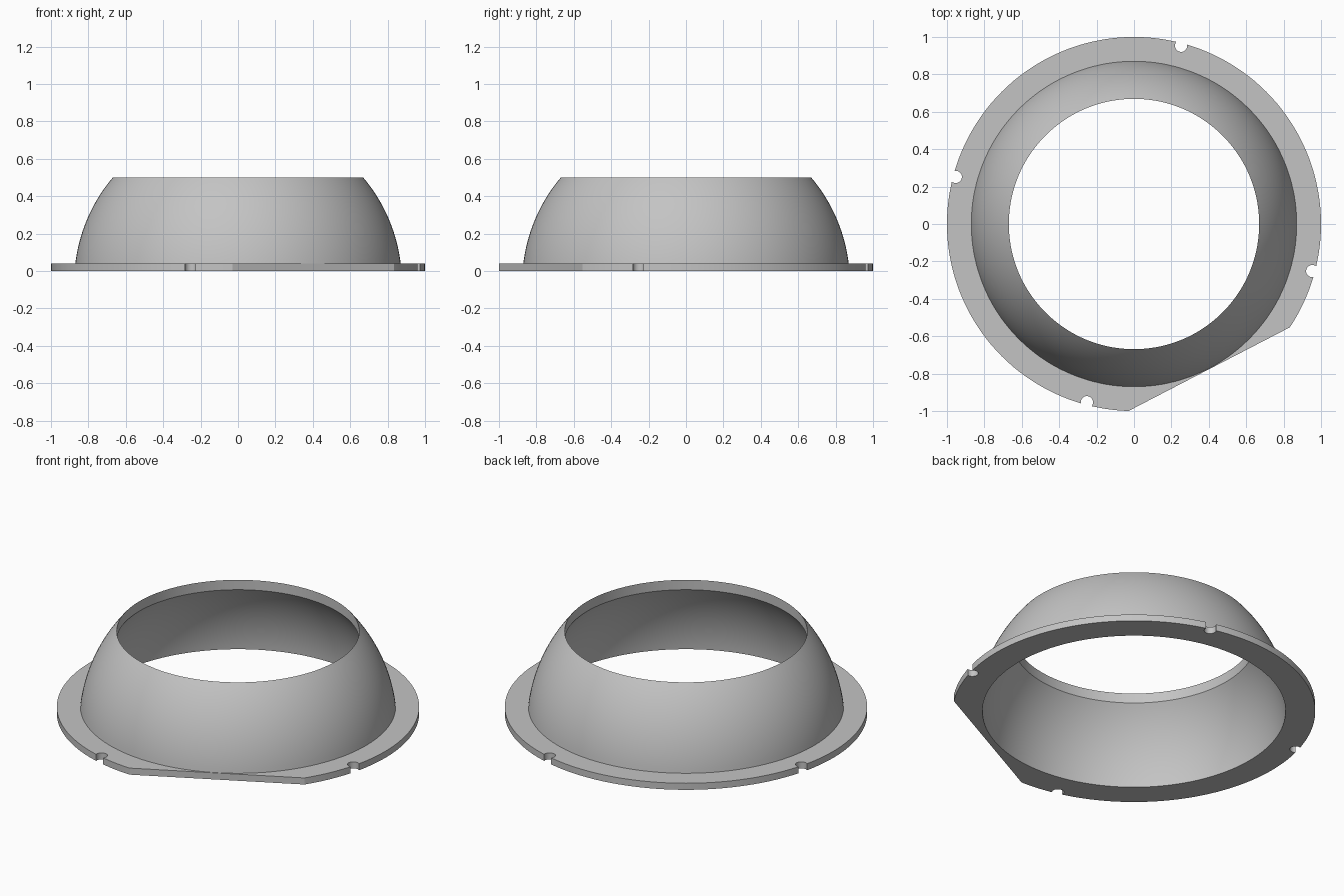
import bpy, bmesh, math
from mathutils import Matrix, Vector

if "Cube" in bpy.data.objects:
    bpy.data.objects.remove(bpy.data.objects["Cube"])

SEGMENTS = 144
FLANGE_H, TOP = 0.04, 0.5
CENTRE_Z = -0.066                      # centre of both spherical walls
OUTER_R = math.hypot(0.87, FLANGE_H - CENTRE_Z)
BORE_R = math.sqrt(OUTER_R ** 2 - (TOP - CENTRE_Z) ** 2)
LIP_Z = 0.44
INNER_R = math.hypot(BORE_R, LIP_Z - CENTRE_Z)

grey = bpy.data.materials.new("plain grey")
grey.use_nodes = True
grey.diffuse_color = (0.55, 0.55, 0.55, 1)
grey.node_tree.nodes["Principled BSDF"].inputs["Base Color"].default_value = grey.diffuse_color


def make_object(name, bm):
    bmesh.ops.recalc_face_normals(bm, faces=bm.faces)
    mesh = bpy.data.meshes.new(name)
    bm.to_mesh(mesh)
    bm.free()
    mesh.materials.append(grey)
    obj = bpy.data.objects.new(name, mesh)
    bpy.context.collection.objects.link(obj)
    return obj


def sphere_arc(radius, z_start, z_end, steps=20):
    """Points (r, z) on a spherical wall between two heights."""
    a0 = math.asin((z_start - CENTRE_Z) / radius)
    a1 = math.asin((z_end - CENTRE_Z) / radius)
    angles = [a0 + (a1 - a0) * i / steps for i in range(steps + 1)]
    return [(radius * math.cos(a), CENTRE_Z + radius * math.sin(a)) for a in angles]


def lathe(name, profile):
    bm = bmesh.new()
    rings = []
    for i in range(SEGMENTS):
        a = 2 * math.pi * i / SEGMENTS
        rings.append([bm.verts.new((r * math.cos(a), r * math.sin(a), z)) for r, z in profile])
    for i, ring in enumerate(rings):
        following = rings[(i + 1) % SEGMENTS]
        for j in range(len(profile)):
            k = (j + 1) % len(profile)
            bm.faces.new((ring[j], following[j], following[k], ring[k]))
    return make_object(name, bm)


# Domed ring with its flange, turned from one closed profile
profile = [(1, 0), (1, FLANGE_H)]
profile += sphere_arc(OUTER_R, FLANGE_H, TOP)
profile += sphere_arc(INNER_R, LIP_Z, 0)
body = lathe("domed_flange_ring", profile)

# Cutters: four round rim notches and one flat side
bm = bmesh.new()
for i in range(4):
    a = math.radians(75.2 + 90 * i)
    bmesh.ops.create_cone(bm, cap_ends=True, segments=32, radius1=0.033, radius2=0.033, depth=0.2,
                          matrix=Matrix.Translation((0.986 * math.cos(a), 0.986 * math.sin(a), 0)))
notches = make_object("notch_cutter", bm)

bm = bmesh.new()
bmesh.ops.create_cube(bm, size=1, matrix=Matrix.Rotation(math.radians(-62.6), 4, "Z")
                      @ Matrix.Translation((0.874 + 0.15, 0, 0))
                      @ Matrix.Diagonal(Vector((0.3, 1.6, 0.2, 1))))
flat = make_object("flat_side_cutter", bm)

bpy.ops.object.select_all(action="DESELECT")
body.select_set(True)
bpy.context.view_layer.objects.active = body
for cutter in (notches, flat):
    cutter.hide_render = True
    mod = body.modifiers.new("cut", "BOOLEAN")
    mod.operation = "DIFFERENCE"
    mod.solver = "EXACT"
    mod.object = cutter
    bpy.ops.object.modifier_apply(modifier=mod.name)
    bpy.data.objects.remove(cutter)

bpy.ops.object.shade_smooth_by_angle(angle=math.radians(25))
